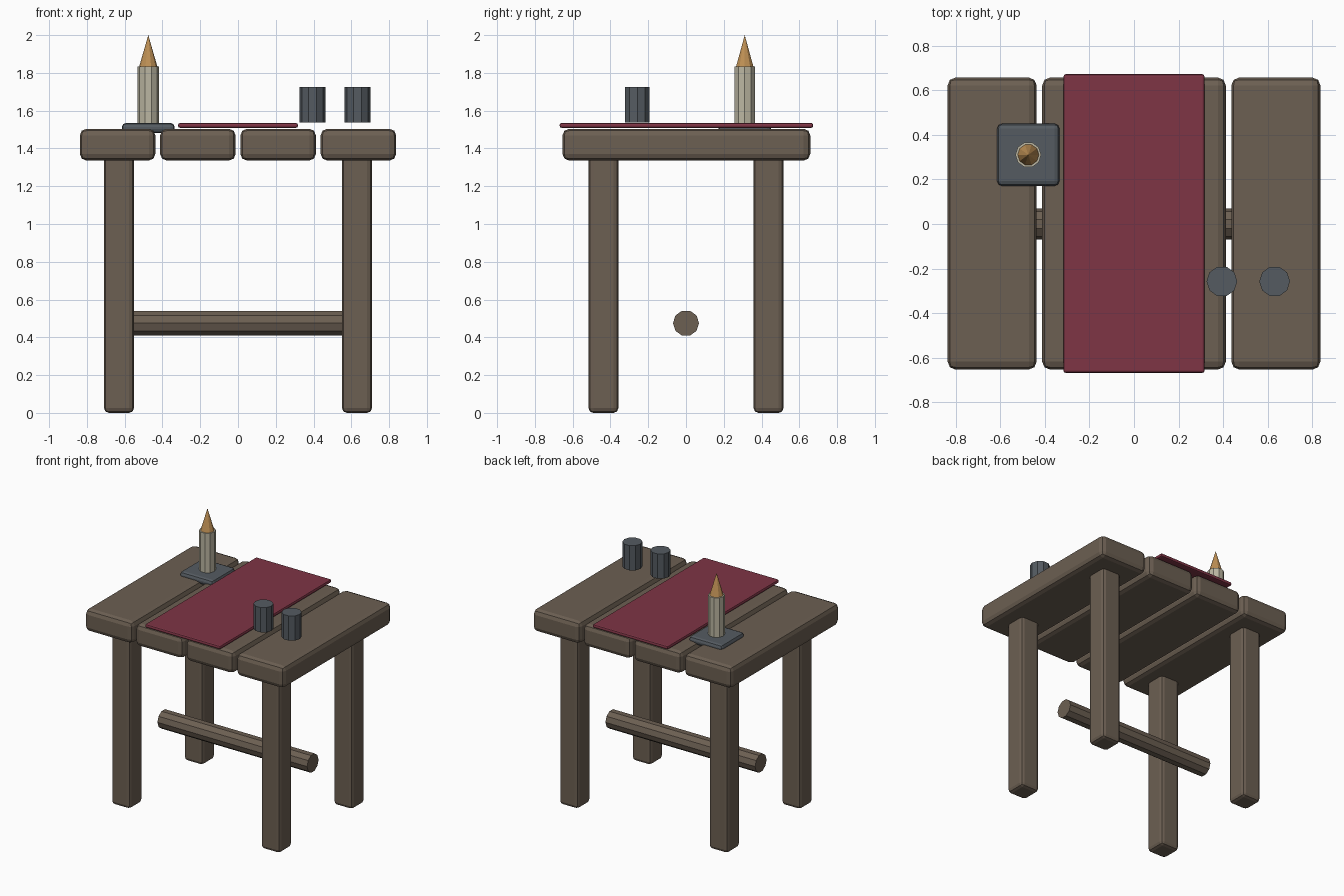
import bpy, bmesh, math
from mathutils import Matrix

if "Cube" in bpy.data.objects:
    bpy.data.objects.remove(bpy.data.objects["Cube"])


def material(name, rgb):
    m = bpy.data.materials.new(name)
    m.diffuse_color = (*rgb, 1)
    m.use_nodes = True
    m.node_tree.nodes["Principled BSDF"].inputs["Base Color"].default_value = m.diffuse_color
    return m


WOOD = material("wood", (0.15, 0.115, 0.085))
CLOTH = material("red_cloth", (0.21, 0.035, 0.06))
IRON = material("iron", (0.09, 0.105, 0.12))
WAX = material("wax", (0.50, 0.47, 0.36))
FLAME = material("flame", (0.52, 0.28, 0.09))


def finish(name, bm, mat, location):
    mesh = bpy.data.meshes.new(name)
    bm.to_mesh(mesh)
    bm.free()
    mesh.materials.append(mat)
    ob = bpy.data.objects.new(name, mesh)
    ob.location = location
    bpy.context.collection.objects.link(ob)
    return ob


def box(name, location, size, bevel, mat, segments=2):
    bm = bmesh.new()
    bmesh.ops.create_cube(bm, size=1, matrix=Matrix.Diagonal((*size, 1)))
    ob = finish(name, bm, mat, location)
    mod = ob.modifiers.new("rounded_edges", "BEVEL")
    mod.width = bevel
    mod.segments = segments
    return ob


def prism(name, location, r1, r2, height, mat, axis="Z"):
    # ten-sided; corners on +-x when upright, on +-y when lying along x
    bm = bmesh.new()
    bmesh.ops.create_cone(bm, cap_ends=True, segments=10, radius1=r1, radius2=r2, depth=height,
                          matrix=Matrix.Rotation(math.pi / 2, 4, "Y" if axis == "X" else "Z"))
    bmesh.ops.remove_doubles(bm, verts=bm.verts, dist=1e-5)
    return finish(name, bm, mat, location)


# Table top planks
for i in range(4):
    box(f"plank_{i + 1}", (-0.6375 + 0.425 * i, 0.002, 1.42), (0.4, 1.312, 0.168), 0.035, WOOD)

# Legs
for sx, side in ((-1, "left"), (1, "right")):
    for sy, end in ((-1, "front"), (1, "back")):
        box(f"{end}_{side}_leg", (0.63 * sx, 0.437 * sy, 0.68), (0.158, 0.158, 1.36), 0.025, WOOD)

# Stretcher bar
prism("stretcher", (0, 0, 0.475), 0.069, 0.069, 1.26, WOOD, "X")

# Table runner
box("runner", (0, 0.002, 1.522), (0.634, 1.342, 0.026), 0.01, CLOTH)

# Candle on its plate
box("candle_plate", (-0.475, 0.311, 1.508), (0.28, 0.28, 0.054), 0.022, IRON)
prism("candle", (-0.475, 0.311, 1.68), 0.058, 0.058, 0.31, WAX)
prism("flame", (-0.475, 0.311, 1.917), 0.048, 0, 0.166, FLAME)

# Cups
for i, x in enumerate((0.395, 0.632)):
    prism(f"cup_{i + 1}", (x, -0.258, 1.631), 0.069, 0.069, 0.188, IRON)
